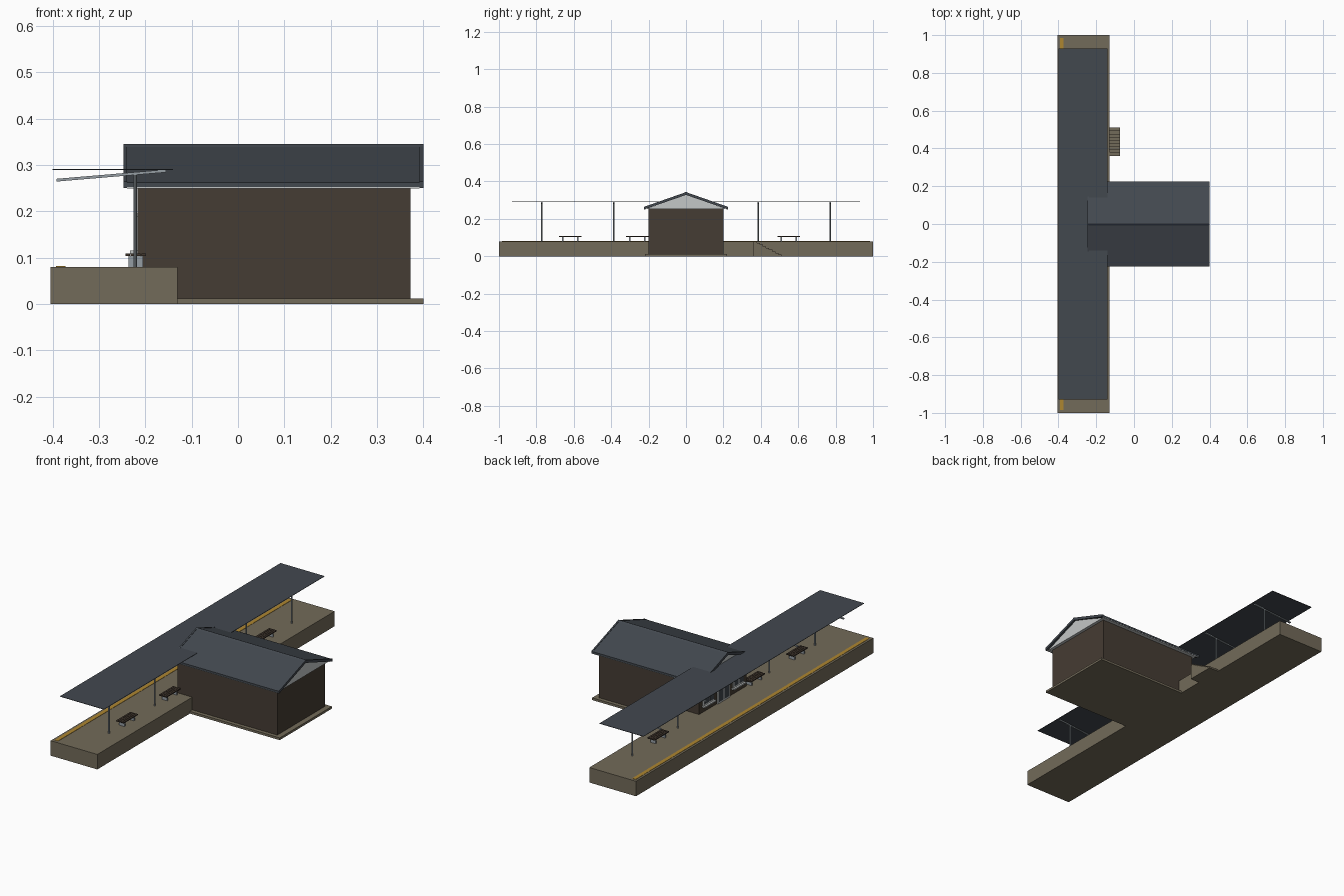
import bpy, bmesh, math
from mathutils import Vector

if "Cube" in bpy.data.objects:
    bpy.data.objects.remove(bpy.data.objects["Cube"])


def mat(name, r, g, b):
    m = bpy.data.materials.new(name)
    m.diffuse_color = (r, g, b, 1)
    m.use_nodes = True
    m.node_tree.nodes["Principled BSDF"].inputs["Base Color"].default_value = m.diffuse_color
    return m


STONE = mat("warm concrete", 0.17, 0.145, 0.10)
WALL = mat("dark brown wall", 0.06, 0.045, 0.033)
ROOF = mat("slate roof", 0.055, 0.065, 0.078)
TRIM = mat("pale grey trim", 0.55, 0.57, 0.57)
STEEL = mat("steel", 0.30, 0.34, 0.37)
YELLOW = mat("yellow line", 0.42, 0.24, 0.03)
WOOD = mat("dark wood", 0.05, 0.035, 0.025)
GLASS = mat("dark glass", 0.05, 0.06, 0.07)


def make(name, bm, material):
    bmesh.ops.recalc_face_normals(bm, faces=bm.faces)
    me = bpy.data.meshes.new(name)
    bm.to_mesh(me)
    bm.free()
    me.materials.append(material)
    ob = bpy.data.objects.new(name, me)
    bpy.context.collection.objects.link(ob)
    return ob


def box(name, x0, x1, y0, y1, z0, z1, material):
    bm = bmesh.new()
    bmesh.ops.create_cube(bm, size=1)
    for v in bm.verts:
        v.co = Vector(((x0 + x1) / 2 + v.co.x * (x1 - x0),
                       (y0 + y1) / 2 + v.co.y * (y1 - y0),
                       (z0 + z1) / 2 + v.co.z * (z1 - z0)))
    return make(name, bm, material)


def prism(name, pts, axis, a, b, material):
    """Extrude a 2D outline: axis 'x' takes (y, z) points, axis 'y' takes (x, z)."""
    bm = bmesh.new()
    co = (lambda p: (a, p[0], p[1])) if axis == 'x' else (lambda p: (p[0], a, p[1]))
    f = bm.faces.new([bm.verts.new(co(p)) for p in pts])
    r = bmesh.ops.extrude_face_region(bm, geom=[f])
    move = Vector((b - a, 0, 0)) if axis == 'x' else Vector((0, b - a, 0))
    bmesh.ops.translate(bm, vec=move,
                        verts=[v for v in r['geom'] if isinstance(v, bmesh.types.BMVert)])
    return make(name, bm, material)


# Platform with safety lines
box("platform", -0.405, -0.13, -1, 1, 0, 0.08, STONE)
box("safety_line", -0.393, -0.372, -0.985, 0.985, 0.08, 0.0815, YELLOW)

# Steps down from the platform, running along y
steps = 8
pts = [(0.36, 0), (0.36, 0.08)]
y, z = 0.38, 0.08
for i in range(steps):
    pts.append((y, z))
    z -= 0.08 / (steps + 1)
    pts.append((y, z))
    y += 0.13 / steps
pts += [(0.51, z), (0.51, 0)]
prism("platform_steps", pts, 'x', -0.131, -0.075, STONE)

# Station building
box("plinth", -0.135, 0.40, -0.22, 0.22, 0, 0.012, STONE)
box("walls", -0.217, 0.372, -0.2, 0.2, 0.012, 0.254, WALL)
prism("gables", [(-0.215, 0.252), (0.215, 0.252), (0, 0.332)], 'x', -0.232, 0.388, TRIM)

# Pitched roof, verge boards and ridge cap
chevron = [(-0.225, 0.252), (-0.225, 0.262), (0, 0.341), (0.225, 0.262),
           (0.225, 0.252), (0, 0.330)]
prism("pitched_roof", chevron, 'x', -0.243, 0.396, ROOF)
for n, x in (("platform_end", -0.247), ("street_end", 0.392)):
    prism("verge_board_" + n, [(p, q + (0.002 if i in (1, 2, 3) else -0.002))
                               for i, (p, q) in enumerate(chevron)], 'x', x, x + 0.008, ROOF)
prism("ridge_cap", [(-0.01, 0.339), (0, 0.345), (0.01, 0.339)], 'x', -0.247, 0.40, ROOF)
for s in (-1, 1):
    ys = sorted((s * 0.216, s * 0.223))
    box("gutter", -0.24, 0.392, ys[0], ys[1], 0.249, 0.254, TRIM)

# Door and windows facing the platform
def opening(name, yc, w, z0, z1, panes):
    box(name + "_frame", -0.224, -0.216, yc - w / 2, yc + w / 2, z0, z1, TRIM)
    step = (w - 0.008) / panes
    for i in range(panes):
        a = yc - w / 2 + 0.004 + i * step
        box(name + "_pane", -0.2255, -0.2235, a + 0.004, a + step - 0.004,
            z0 + 0.008, z1 - 0.008, GLASS)


opening("double_door", 0, 0.10, 0.08, 0.195, 2)
for s in (-1, 1):
    opening("window", s * 0.125, 0.09, 0.115, 0.19, 2)
    box("window_sill", -0.233, -0.216, s * 0.125 - 0.05, s * 0.125 + 0.05, 0.108, 0.115, TRIM)

# Canopy sheet with posts and sloping brackets
box("canopy", -0.4, -0.14, -0.93, 0.93, 0.2895, 0.2915, ROOF)
for yc in (-0.77, -0.385, 0.385, 0.77):
    bm = bmesh.new()
    bmesh.ops.create_cone(bm, cap_ends=True, segments=10, radius1=0.004, radius2=0.004, depth=0.202)
    bmesh.ops.translate(bm, verts=bm.verts, vec=(-0.222, yc, 0.181))
    make("canopy_post", bm, STEEL)
    prism("canopy_bracket", [(-0.392, 0.264), (-0.392, 0.270), (-0.155, 0.290), (-0.155, 0.284)],
          'y', yc - 0.004, yc + 0.004, STEEL)

# Platform benches
for yc in (-0.62, -0.26, 0.55):
    for i in range(4):
        x = -0.243 + i * 0.0115
        box("bench_slat", x, x + 0.010, yc - 0.06, yc + 0.06, 0.104, 0.109, WOOD)
    for s in (-1, 1):
        yl = yc + s * 0.04
        box("bench_leg", -0.236, -0.205, yl - 0.004, yl + 0.004, 0.08, 0.104, STEEL)
